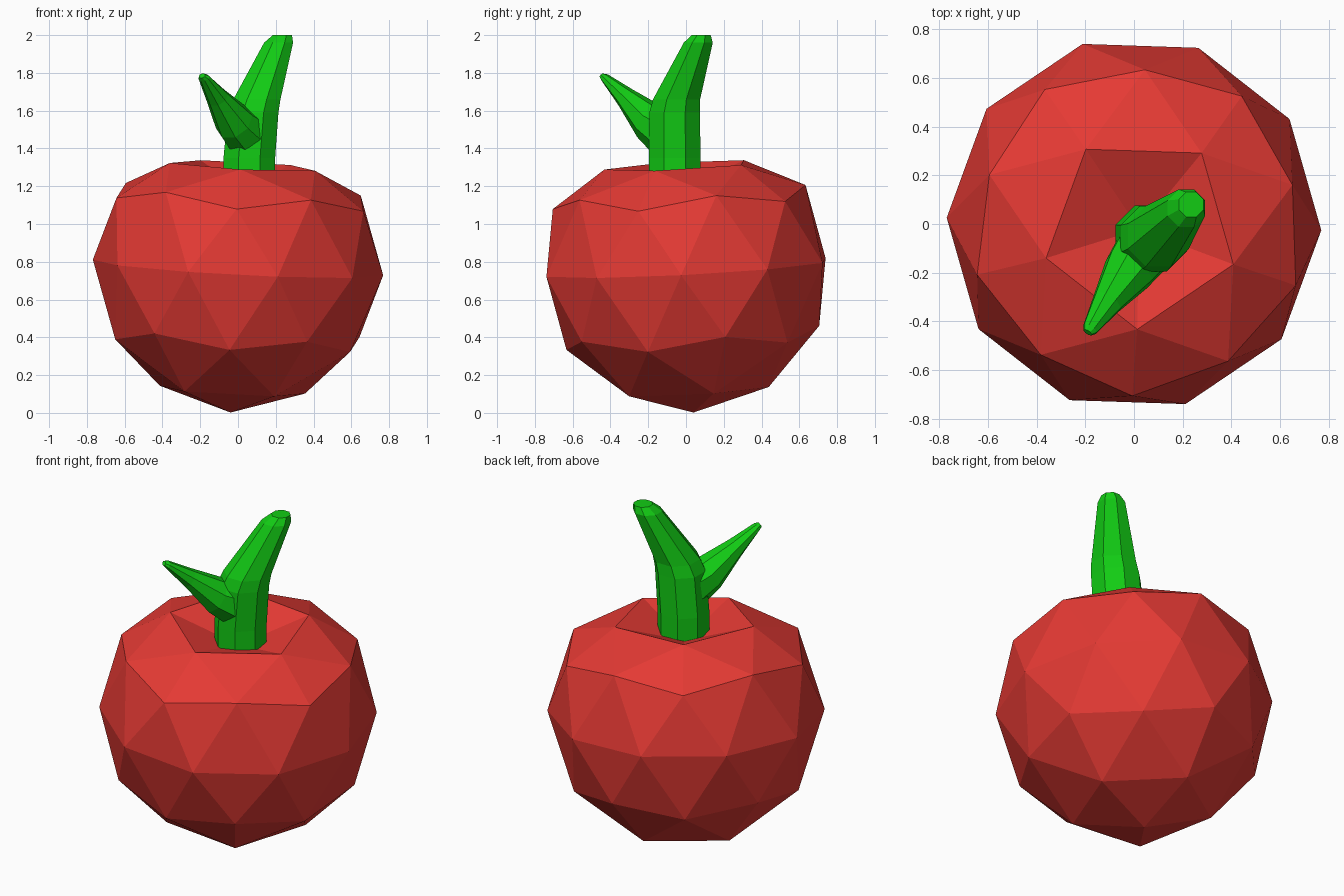
import bpy, bmesh, math
from mathutils import Vector, Matrix

cube = bpy.data.objects.get("Cube")
if cube:
    bpy.data.objects.remove(cube, do_unlink=True)


def material(name, rgb):
    mat = bpy.data.materials.new(name)
    mat.use_nodes = True
    mat.diffuse_color = (*rgb, 1)
    mat.node_tree.nodes["Principled BSDF"].inputs["Base Color"].default_value = (*rgb, 1)
    return mat


def finish(bm, name, mat):
    bmesh.ops.recalc_face_normals(bm, faces=bm.faces)
    mesh = bpy.data.meshes.new(name)
    bm.to_mesh(mesh)
    bm.free()
    mesh.materials.append(mat)
    obj = bpy.data.objects.new(name, mesh)
    bpy.context.collection.objects.link(obj)
    return obj


def loft(name, rings, mat):
    """Skin a list of closed rings of points and cap both ends."""
    bm = bmesh.new()
    loops = [[bm.verts.new(p) for p in ring] for ring in rings]
    n = len(loops[0])
    for low, high in zip(loops, loops[1:]):
        for i in range(n):
            j = (i + 1) % n
            bm.faces.new((low[i], low[j], high[j], high[i]))
    bm.faces.new(loops[0][::-1])
    bm.faces.new(loops[-1])
    return finish(bm, name, mat)


def ring(center, u, v, ru, rv, sides=8):
    angles = [math.tau * (i + 0.5) / sides for i in range(sides)]
    return [Vector(center) + u * ru * math.cos(a) + v * rv * math.sin(a) for a in angles]


red = material("fruit red", (0.78, 0.042, 0.034))
green = material("stem green", (0.006, 0.6, 0.007))

# Fruit body: low-poly ball, flattened at the shoulder and dented at the crown
RADIUS = 0.77
bm = bmesh.new()
bmesh.ops.create_icosphere(bm, subdivisions=2, radius=RADIUS)
for v in bm.verts:
    if v.co.z > 0.95 * RADIUS:
        v.co.z = 0.41
    elif v.co.z > 0.8 * RADIUS:
        v.co.z = 0.54
axis = Vector((0.04, -0.04, RADIUS))
tilt = Vector((0, 0, 1)).rotation_difference(axis).to_matrix()
spin = Matrix.Rotation(math.radians(-20), 3, "Z")
bmesh.ops.transform(bm, matrix=(tilt @ spin).to_4x4(), verts=bm.verts)
bmesh.ops.translate(bm, vec=(0, 0, RADIUS), verts=bm.verts)
finish(bm, "fruit_body", red)

# Main stem: octagonal trunk that leans to the back left and tapers
X, Y = Vector((1, 0, 0)), Vector((0, 1, 0))
trunk = [((0.06, -0.06, 1.12), 0.148), ((0.06, -0.06, 1.35), 0.148),
         ((0.08, -0.06, 1.59), 0.145), ((0.10, -0.05, 1.66), 0.135),
         ((0.215, 0.065, 1.96), 0.083), ((0.235, 0.08, 2.0), 0.055)]
loft("main_stem", [ring(c, X, Y, r, r) for c, r in trunk], green)

# Side branch: thin taper growing out of the trunk to the front right
side = Vector((0.83, -0.55, 0))
along = Vector((-0.25, -0.38, 0.3)).normalized()
up = side.cross(along).normalized()
if up.z < 0:
    up = -up
branch = [((0.06, -0.08, 1.47), 0.13, 0.14), ((-0.02, -0.19, 1.54), 0.11, 0.105),
          ((-0.11, -0.32, 1.67), 0.065, 0.055), ((-0.18, -0.43, 1.775), 0.034, 0.022),
          ((-0.19, -0.445, 1.785), 0.02, 0.014)]
loft("side_branch", [ring(c, side, up, w, h) for c, w, h in branch], green)
